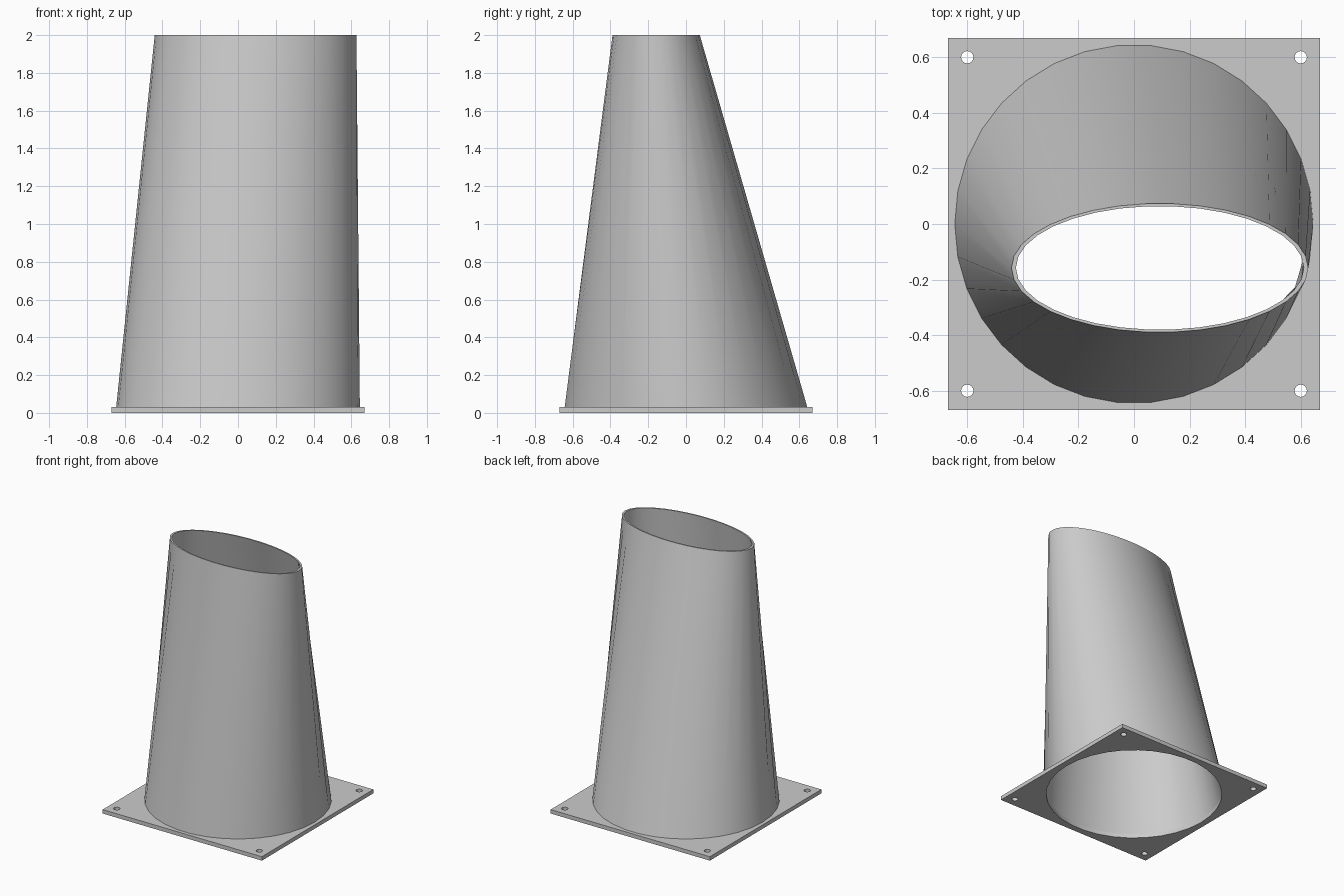
import bpy
import bmesh
from math import cos, sin, tau, radians

if "Cube" in bpy.data.objects:
    bpy.data.objects.remove(bpy.data.objects["Cube"], do_unlink=True)

SIDES = 34
HEIGHT, PLATE_THICK, PLATE_HALF = 2.0, 0.03, 0.67
BASE_R, WALL = 0.645, 0.022
TOP_CENTRE, TOP_RX, TOP_RY, TOP_WALL = (0.093, -0.158), 0.534, 0.232, 0.016
HOLE_OFFSET, HOLE_R = 0.6, 0.022

metal = bpy.data.materials.new("grey metal")
metal.use_nodes = True
grey = (0.6, 0.6, 0.6, 1.0)
metal.diffuse_color = grey
metal.node_tree.nodes["Principled BSDF"].inputs["Base Color"].default_value = grey


def ring(bm, cx, cy, rx, ry, z, sides=SIDES):
    return [bm.verts.new((cx + rx * cos(tau * i / sides),
                          cy + ry * sin(tau * i / sides), z)) for i in range(sides)]


def close_edges(bm, verts):
    return [bm.edges.new((v, verts[i - 1])) for i, v in enumerate(verts)]


def finish(bm, name):
    bmesh.ops.recalc_face_normals(bm, faces=bm.faces[:])
    mesh = bpy.data.meshes.new(name)
    bm.to_mesh(mesh)
    bm.free()
    mesh.materials.append(metal)
    obj = bpy.data.objects.new(name, mesh)
    bpy.context.collection.objects.link(obj)
    bpy.ops.object.select_all(action="DESELECT")
    obj.select_set(True)
    bpy.context.view_layer.objects.active = obj
    bpy.ops.object.shade_smooth_by_angle(angle=radians(35))
    return obj


# Square mounting plate with a large opening and four bolt holes
bm = bmesh.new()
corners = [bm.verts.new((sx * PLATE_HALF, sy * PLATE_HALF, 0))
           for sx, sy in ((-1, -1), (1, -1), (1, 1), (-1, 1))]
edges = close_edges(bm, corners)
opening = BASE_R - WALL
edges += close_edges(bm, ring(bm, 0, 0, opening, opening, 0))
for sx in (-1, 1):
    for sy in (-1, 1):
        edges += close_edges(bm, ring(bm, sx * HOLE_OFFSET, sy * HOLE_OFFSET,
                                      HOLE_R, HOLE_R, 0, 16))
bmesh.ops.triangle_fill(bm, edges=edges, use_beauty=True)
extruded = bmesh.ops.extrude_face_region(bm, geom=bm.faces[:], use_keep_orig=True)
bmesh.ops.translate(bm, vec=(0, 0, PLATE_THICK),
                    verts=[g for g in extruded["geom"] if isinstance(g, bmesh.types.BMVert)])
finish(bm, "mounting_plate")

# Hollow duct lofted from a round base to an offset oval mouth
bm = bmesh.new()
loops = [
    ring(bm, 0, 0, BASE_R, BASE_R, PLATE_THICK),
    ring(bm, *TOP_CENTRE, TOP_RX, TOP_RY, HEIGHT),
    ring(bm, *TOP_CENTRE, TOP_RX - TOP_WALL, TOP_RY - TOP_WALL * 0.6, HEIGHT),
    ring(bm, 0, 0, opening, opening, PLATE_THICK),
]
for k, lower in enumerate(loops):
    upper = loops[(k + 1) % len(loops)]
    for i in range(SIDES):
        bm.faces.new((lower[i - 1], lower[i], upper[i], upper[i - 1]))
finish(bm, "tapered_duct")
